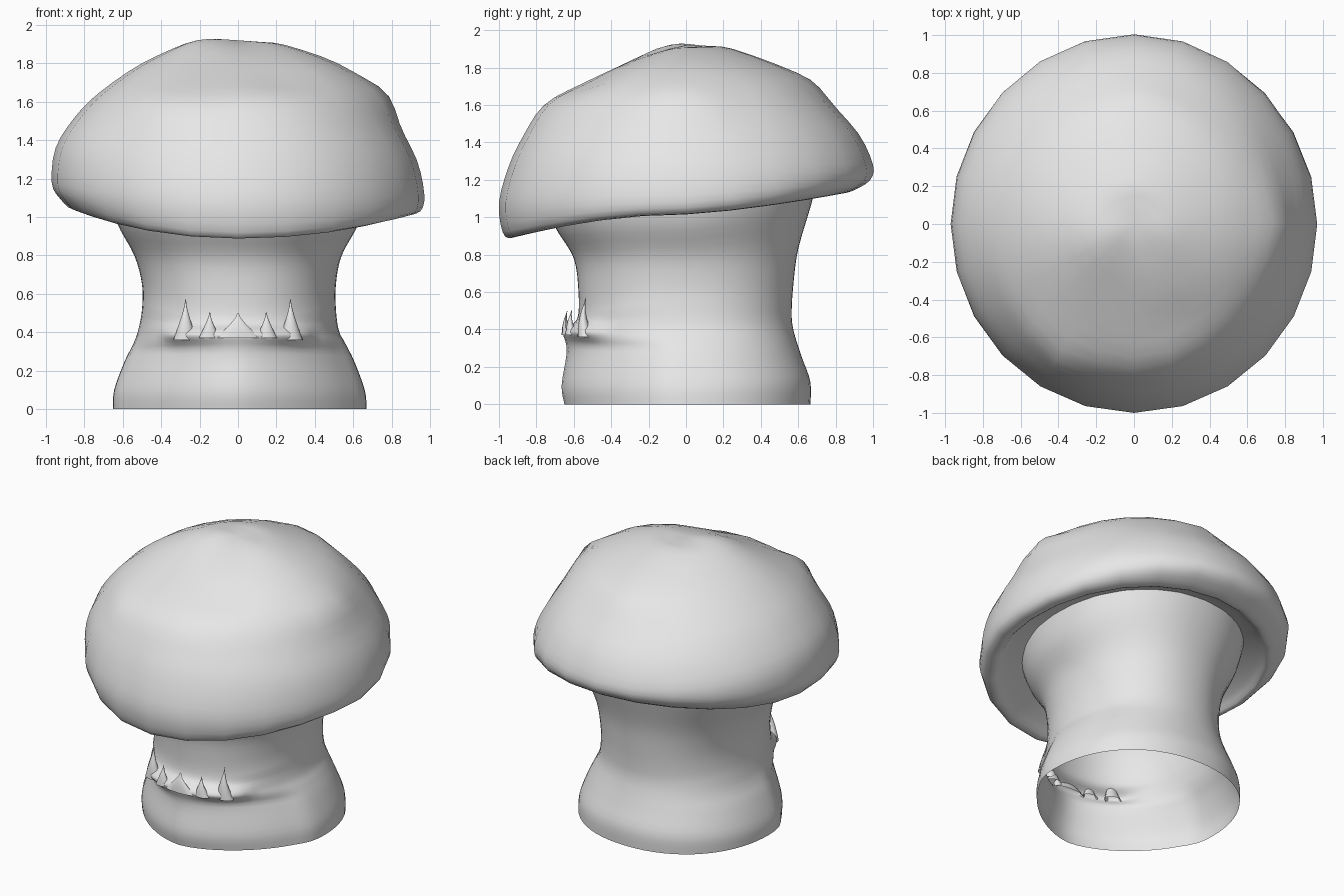
import bpy, bmesh, math
from mathutils import Vector

if "Cube" in bpy.data.objects:
    bpy.data.objects.remove(bpy.data.objects["Cube"])

grey = bpy.data.materials.new("pale_grey")
grey.diffuse_color = (0.8, 0.8, 0.8, 1)
grey.use_nodes = True
grey.node_tree.nodes["Principled BSDF"].inputs["Base Color"].default_value = grey.diffuse_color


def finish(name, bm, angle=60):
    me = bpy.data.meshes.new(name)
    bm.to_mesh(me)
    bm.free()
    me.materials.append(grey)
    ob = bpy.data.objects.new(name, me)
    bpy.context.collection.objects.link(ob)
    bpy.ops.object.select_all(action='DESELECT')
    ob.select_set(True)
    bpy.context.view_layer.objects.active = ob
    bpy.ops.object.shade_smooth_by_angle(angle=math.radians(angle))
    return ob


def spline(rows, steps):
    """Smooth a list of equal-length tuples (Catmull-Rom)."""
    out = []
    for i in range(len(rows) - 1):
        quad = [rows[max(i - 1, 0)], rows[i], rows[i + 1], rows[min(i + 2, len(rows) - 1)]]
        for k in range(steps):
            t = k / steps
            out.append([0.5 * (2 * b + (c - a) * t + (2 * a - 5 * b + 4 * c - d) * t * t
                               + (3 * b - a - 3 * c + d) * t ** 3) for a, b, c, d in zip(*quad)])
    return out + [list(rows[-1])]


def loft(rows, segs, power, steps, tip=None):
    """Rows run top to bottom: (radius, z) for front, right, back, left."""
    bm = bmesh.new()
    rings = []
    for fr, fz, rr, rz, br, bz, lr, lz in spline(rows, steps):
        ring = []
        for i in range(segs):
            th = 2 * math.pi * i / segs
            c, s = math.cos(th), math.sin(th)
            a, az = (rr, rz) if c > 0 else (lr, lz)
            b, ez = (br, bz) if s > 0 else (fr, fz)
            n = power(fz, s)
            r = (abs(c / a) ** n + abs(s / b) ** n) ** (-1 / n)
            w = abs(s) ** (1.3 if s > 0 else 2)
            ring.append(bm.verts.new((r * c, r * s, az * (1 - w) + ez * w)))
        rings.append(ring)
    for up, low in zip(rings, rings[1:]):
        for i in range(segs):
            j = (i + 1) % segs
            bm.faces.new((up[i], low[i], low[j], up[j]))
    if tip:
        v = bm.verts.new(tip)
        for i in range(segs):
            bm.faces.new((v, rings[0][i], rings[0][(i + 1) % segs]))
    return bm


# Cap: tilted lopsided dome with a hollow underside
cap = loft([
    (.12, 1.885, .12, 1.91, .12, 1.91, .12, 1.91),
    (.30, 1.83, .25, 1.895, .25, 1.90, .27, 1.89),
    (.56, 1.71, .52, 1.80, .59, 1.77, .50, 1.80),
    (.75, 1.59, .71, 1.66, .75, 1.63, .72, 1.65),
    (.87, 1.43, .83, 1.48, .92, 1.45, .85, 1.52),
    (.945, 1.28, .93, 1.30, 1.0, 1.28, .95, 1.36),
    (1.0, 1.08, .97, 1.12, .985, 1.2, .97, 1.18),
    (.98, .92, .95, 1.03, .91, 1.15, .93, 1.10),
    (.93, .89, .87, 1.02, .84, 1.13, .86, 1.04),
    (.84, .95, .80, 1.08, .78, 1.16, .79, 1.09),
    (.58, 1.10, .55, 1.18, .56, 1.22, .55, 1.18),
], 24, lambda z, s: 2.0, 3, (0, 0, 1.912))
# Lumps and dents on the dome: centre, reach, height
for centre, reach, height in [((-.17, -.1, 1.9), .19, .025), ((.75, -.05, 1.6), .14, .045),
                              ((-.42, -.72, 1.58), .16, .045), ((.1, -.74, 1.59), .16, .02),
                              ((.25, -.5, 1.7), .11, -.02), ((.05, .7, 1.68), .12, .02)]:
    centre = Vector(centre)
    for v in cap.verts:
        d = (v.co - centre).length / reach
        if d < 3:
            v.co += (v.co - Vector((0, 0, 1))).normalized() * height * math.exp(-d * d)
finish("mushroom_cap", cap)


def stem_power(z, s):
    """Roundness of the stem: the lower front narrows to a wedge-shaped jaw."""
    low = min(max((.46 - z) / .14, 0), 1)
    return 2.15 - (.5 * low * min(-s * 3, 1) if s < 0 else 0)


# Stem: flared tube, open underneath, with a jutting lower jaw at the front
stem = loft([
    (.74, 1.04, .67, 1.14, .70, 1.20, .67, 1.14),
    (.69, .93, .63, .97, .67, 1.07, .63, .97),
    (.60, .78, .54, .80, .60, .83, .54, .80),
    (.575, .60, .51, .65, .575, .65, .50, .65),
    (.58, .46, .51, .52, .565, .50, .50, .52),
    (.63, .405, .525, .41, .57, .42, .52, .41),
    (.64, .36, .56, .34, .59, .34, .545, .34),
    (.64, .26, .605, .25, .62, .25, .59, .25),
    (.665, .10, .66, .10, .665, .12, .645, .10),
    (.65, 0, .67, 0, .665, 0, .65, 0),
], 64, stem_power, 4)
# Lower lip: rounded swelling that carries the teeth
for v in stem.verts:
    x, y, z = v.co
    if y < 0:
        side = min(max((.40 - abs(x)) / .1, 0), 1)
        out = (.02 + .25 * x * x) * side * math.exp(-((z - .385) / .04) ** 2)
        v.co += Vector((x, y, 0)).normalized() * out
finish("stem", stem)


# Teeth: curved tapering spikes
def tooth(x, y, base, top, w, d, lean, curve, sides=12):
    bm = bmesh.new()
    rings = []
    for k in range(7):
        t = k / 6
        taper = max((1 - t) ** 1.25, .03)
        cx, cy = x + lean * t, y - curve * math.sin(math.pi * t)
        rings.append([bm.verts.new((cx + w * taper * math.cos(a), cy + d * taper * math.sin(a),
                                    base + (top - base) * t))
                      for a in (2 * math.pi * i / sides for i in range(sides))])
    for low, up in zip(rings, rings[1:]):
        for i in range(sides):
            j = (i + 1) % sides
            bm.faces.new((low[i], low[j], up[j], up[i]))
    bm.faces.new(rings[-1])
    finish("tooth", bm)


tooth(0, -.635, .37, .50, .115, .03, 0, .01)
for side in (-1, 1):
    tooth(side * .15, -.61, .37, .505, .055, .035, side * -.003, .01)
    tooth(side * .275, -.535, .36, .57, .062, .045, side * -.002, .015)
